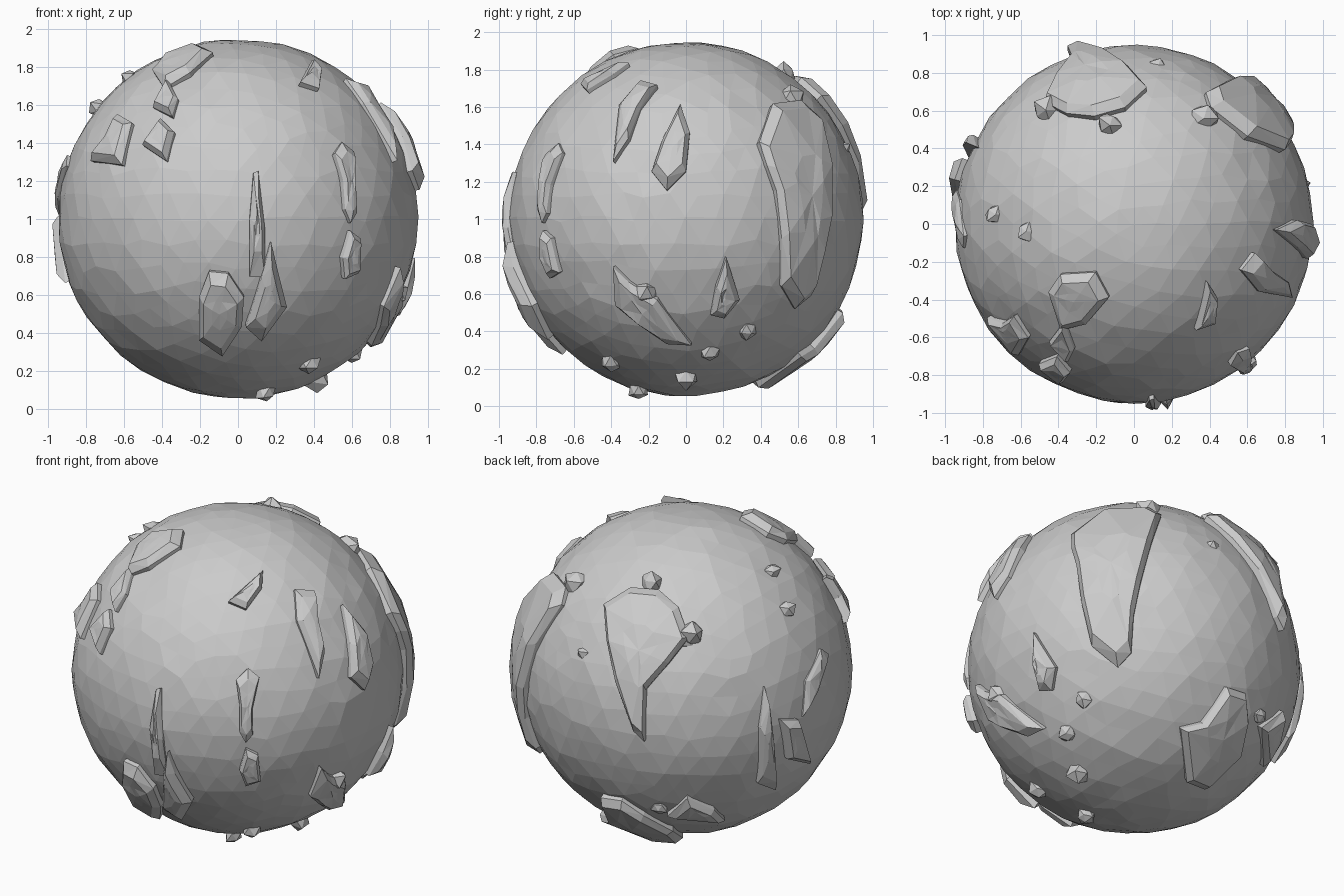
import bpy, bmesh, random
from math import sin, cos, radians, sqrt, pi
from mathutils import Vector

if "Cube" in bpy.data.objects:
    bpy.data.objects.remove(bpy.data.objects["Cube"])

random.seed(4)
R, CENTRE = 0.95, Vector((0, 0, 1))


def make(name, bm):
    bmesh.ops.recalc_face_normals(bm, faces=bm.faces)
    me = bpy.data.meshes.new(name)
    bm.to_mesh(me)
    bm.free()
    ob = bpy.data.objects.new(name, me)
    ob.location = CENTRE
    bpy.context.collection.objects.link(ob)


# viewing frames used to lay outlines on the ball: right, up, toward
def frame(azimuth, elevation):
    a, e = radians(azimuth), radians(elevation)
    right = Vector((cos(a), sin(a), 0))
    toward = Vector((sin(a) * cos(e), -cos(a) * cos(e), sin(e)))
    return right, toward.cross(right), toward


FRONT, RIGHT, TOP = frame(0, 0), frame(90, 0), frame(0, 90)
BACK_LEFT, BACK_LOW, UNDER = frame(220, 25), frame(138, -26), frame(0, -90)


def on_ball(view, u, v):
    w = sqrt(max(0.0, R * R - u * u - v * v))
    return (view[0] * u + view[1] * v + view[2] * w).normalized()


# raised plate: an outline dropped on the ball, bevelled and domed
def plate(name, view, outline, h=0.05, inset=0.72):
    dirs = [on_ball(view, u, v) for u, v in outline]
    mid = sum(dirs, Vector()).normalized()
    bm = bmesh.new()
    rings = []
    for scale, r in ((1, R - 0.05), (1, R + h * 0.45), (inset, R + h), (inset * 0.45, R + h)):
        rings.append([bm.verts.new(mid.lerp(d, scale).normalized() * (r + random.uniform(-.006, .006)))
                      for d in dirs])
    n = len(dirs)
    for a, b in zip(rings, rings[1:]):
        for i in range(n):
            j = (i + 1) % n
            bm.faces.new((a[i], a[j], b[j], b[i]))
    tip = bm.verts.new(mid * (R + h))
    for i in range(n):
        bm.faces.new((rings[-1][i], rings[-1][(i + 1) % n], tip))
    bmesh.ops.triangulate(bm, faces=bm.faces)
    make(name, bm)


# small angular stone
def stone(name, view, u, v, size=0.06, h=0.05):
    d = on_ball(view, u, v)
    bm = bmesh.new()
    bmesh.ops.create_icosphere(bm, subdivisions=1, radius=size)
    for p in bm.verts:
        p.co = p.co * random.uniform(0.75, 1.15) + d * (R + h - size)
    make(name, bm)


# faceted ball
bm = bmesh.new()
bmesh.ops.create_icosphere(bm, subdivisions=4, radius=R)
for p in bm.verts:
    j = Vector([random.uniform(-1, 1) for _ in range(3)]) * 0.018
    p.co = (p.co + j).normalized() * (R + random.uniform(-0.007, 0.004))
make("ball", bm)

# front crags and ribs
plate("front_crag_left", FRONT, [(-.2, -.4), (-.2, -.62), (-.08, -.7), (.02, -.55),
                                 (.03, -.4), (-.05, -.28), (-.15, -.27)], .065)
plate("front_crag_right", FRONT, [(.04, -.55), (.12, -.62), (.25, -.45), (.2, -.25),
                                  (.17, -.12), (.12, -.3)], .075, .6)
plate("front_spine", FRONT, [(.06, -.3), (.14, -.3), (.14, -.05), (.105, .25),
                             (.08, .24), (.06, 0)], .035, .5)
plate("front_rib_upper", FRONT, [(.5, .34), (.54, .4), (.6, .35), (.6, .18), (.61, .03),
                                 (.58, -.02), (.55, .05), (.54, .2)], .045)
plate("front_rib_lower", FRONT, [(.55, -.31), (.62, -.28), (.63, -.1), (.58, -.06), (.54, -.2)])
plate("brow_stone_low", FRONT, [(-.49, .38), (-.37, .3), (-.33, .45), (-.4, .52)], .055)
plate("brow_stone_high", FRONT, [(-.44, .58), (-.34, .53), (-.31, .62), (-.36, .72)])
plate("brow_stone_side", FRONT, [(-.76, .3), (-.6, .28), (-.55, .5), (-.62, .54), (-.68, .42)])

# crown plates
plate("crown_plate", TOP, [(-.44, -.35), (-.38, -.26), (-.2, -.25), (-.13, -.38),
                           (-.25, -.52), (-.38, -.55)], .055)
plate("crown_wedge", TOP, [(.32, -.55), (.42, -.52), (.43, -.38), (.38, -.3)])

# right-hand plates
plate("right_long_plate_upper", RIGHT, [(.38, .4), (.45, .6), (.6, .62), (.68, .55), (.75, .3),
                                  (.75, 0), (.71, -.2), (.65, -.4), (.57, -.47), (.5, -.35),
                                  (.5, -.1), (.47, .15), (.42, .28)], .06, .86)
plate("right_tongue", RIGHT, [(-.03, .6), (.02, .45), (0, .25), (-.1, .15), (-.18, .25), (-.12, .42)], .06)
plate("right_ridge", RIGHT, [(-.38, .3), (-.3, .42), (-.24, .58), (-.15, .7), (-.24, .73), (-.35, .6)])
plate("right_low_shelf", RIGHT, [(-.38, -.25), (-.3, -.33), (-.15, -.42), (.03, -.66),
                                 (-.1, -.65), (-.25, -.55), (-.37, -.45)], .05)
plate("right_fang", RIGHT, [(.13, -.5), (.2, -.52), (.28, -.42), (.21, -.2), (.16, -.35)], .06, .6)

# back plates
plate("back_plate", BACK_LEFT, [(-.5, .37), (-.35, .46), (-.2, .44), (-.1, .34), (-.05, .17),
                                (-.17, .03), (-.3, -.11), (-.31, -.4), (-.37, -.34),
                                (-.46, -.06), (-.5, .17)], .065, .86)
plate("back_low_plate", BACK_LOW, [(.28, -.4), (.4, -.37), (.54, -.17), (.64, -.2), (.65, -.34),
                                   (.6, -.54), (.4, -.72), (.3, -.68)], .06, .86)
plate("back_low_corner", BACK_LOW, [(.72, -.38), (.84, -.28), (.8, -.45), (.72, -.58)], .05)

# left-hand plates
plate("left_fin", BACK_LEFT, [(.33, -.66), (.44, -.7), (.41, -.4), (.37, -.12), (.34, -.35)], .045)
plate("left_shelf", BACK_LEFT, [(.46, -.31), (.56, -.31), (.64, -.56), (.5, -.53)], .055)
plate("left_rib", BACK_LEFT, [(.6, -.3), (.68, -.18), (.77, .05), (.72, .08), (.62, -.1)], .025)

# scattered stones
for i, (view, u, v, size, h) in enumerate([
        (TOP, -.74, .05, .06, .05), (TOP, -.58, -.04, .055, .04),
        (BACK_LEFT, -.24, .5, .07, .06), (BACK_LEFT, -.03, .19, .08, .08),
        (BACK_LEFT, -.65, .11, .05, .02), (RIGHT, .57, .66, .08, .06),
        (RIGHT, -.21, -.4, .07, .06), (RIGHT, .33, -.6, .06, .04),
        (RIGHT, .13, -.72, .06, .05), (RIGHT, 0, -.85, .075, .06),
        (FRONT, .38, -.77, .065, .05), (BACK_LOW, .73, -.32, .05, .04),
        (UNDER, .15, .25, .06, .07), (TOP, -.43, .64, .07, .05)]):
    stone(f"stone_{i + 1}", view, u, v, size, h)
